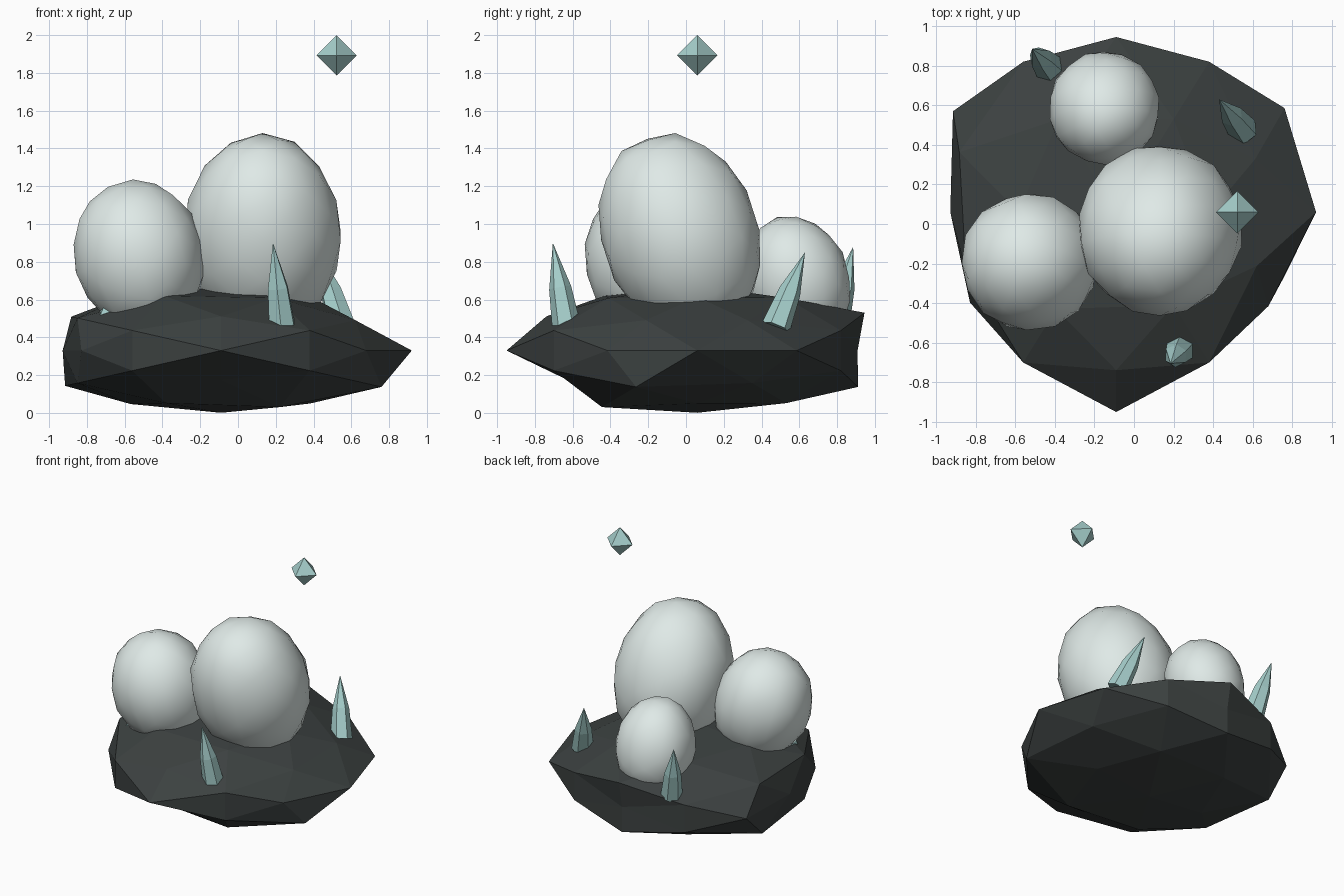
import bpy, bmesh, math, random
from mathutils import Vector, Matrix

if "Cube" in bpy.data.objects:
    bpy.data.objects.remove(bpy.data.objects["Cube"])

random.seed(4)
PHI = (1 + 5 ** 0.5) / 2


def material(name, rgb):
    m = bpy.data.materials.new(name)
    m.diffuse_color = (*rgb, 1)
    m.use_nodes = True
    m.node_tree.nodes["Principled BSDF"].inputs["Base Color"].default_value = m.diffuse_color
    return m


STONE = material("dark stone", (0.045, 0.053, 0.052))
SHELL = material("pale shell", (0.74, 0.82, 0.80))
CRYSTAL = material("teal crystal", (0.38, 0.62, 0.60))


def finish(bm, name, mat, smooth=False):
    bmesh.ops.recalc_face_normals(bm, faces=bm.faces)
    for f in bm.faces:
        f.smooth = smooth
    me = bpy.data.meshes.new(name)
    bm.to_mesh(me)
    bm.free()
    me.materials.append(mat)
    ob = bpy.data.objects.new(name, me)
    bpy.context.collection.objects.link(ob)
    return ob


def hull(points):
    bm = bmesh.new()
    for p in points:
        bm.verts.new(p)
    bmesh.ops.convex_hull(bm, input=bm.verts)
    return bm


def ico_ball(cuts):
    """Unit icosahedron with its edges on the axes, each edge cut and rounded."""
    pts = []
    for a in (-1, 1):
        for b in (-PHI, PHI):
            pts += [(b, a, 0), (0, b, a), (a, 0, b)]
    bm = hull(pts)
    bmesh.ops.subdivide_edges(bm, edges=bm.edges[:], cuts=cuts, use_grid_fill=True)
    for v in bm.verts:
        v.co.normalize()
    return bm


# rock base: faceted ball, flattened, with individual vertices pushed in or out
PUSH = [
    ((0, 0, -1), .89), ((1, 0, 0), 1), ((-1, 0, 0), .83), ((0, -1, 0), 1), ((0, 1, 0), .84),
    ((.85, .53, 0), .99), ((-.85, .53, 0), .96), ((-.85, -.53, 0), .86), ((.85, -.53, 0), .895),
    ((0, .85, .53), 1.03), ((0, .85, -.53), .99), ((0, -.85, -.53), .80),
    ((.53, 0, .85), .90), ((.53, 0, -.85), .89), ((-.53, 0, -.85), .90),
    ((.81, -.31, -.5), 1.04), ((-.81, .31, -.5), 1.01), ((-.81, .31, .5), .97),
    ((.81, .31, .5), .86), ((.81, -.31, .5), .87),
    ((-.31, -.5, .81), .97), ((.31, -.5, -.81), 1.0),
]
bm = ico_ball(1)
for v in bm.verts:
    s = next((k for d, k in PUSH if v.co.dot(Vector(d)) > .97), .93)
    v.co = Vector((-.09, .06, .33)) + Vector((v.co.x * 1.01, v.co.y * 1.01, v.co.z * .37)) * s
finish(bm, "rock_base", STONE)

# eggs: smooth ellipsoids leaning a little
EGGS = [
    ("large_egg", (.13, -.03, .94), .415, .55, (.33, 0)),
    ("medium_egg", (-.525, -.19, .83), .345, .41, (.05, -.25)),
    ("small_egg", (-.15, .585, .70), .28, .35, (.3, .05)),
]
for name, loc, r, h, (rx, ry) in EGGS:
    bm = ico_ball(2)
    for v in bm.verts:
        v.co *= random.uniform(.985, 1.02)
    bm.transform(Matrix.Translation(loc) @ Matrix.Rotation(ry, 4, 'Y')
                 @ Matrix.Rotation(rx, 4, 'X') @ Matrix.Diagonal((r, r, h, 1)))
    finish(bm, name, SHELL, smooth=True)


# crystal spikes: six-sided, slightly tapered shaft with a long point
def spike(name, base, tip, r=.078):
    base, axis = Vector(base), Vector(tip) - Vector(base)
    pts = [(0, 0, axis.length)]
    for k, t in ((r, 0), (r * .76, .48)):
        pts += [(k * math.cos(i * math.pi / 3), k * math.sin(i * math.pi / 3), t * axis.length)
                for i in range(6)]
    bm = hull(pts)
    bm.transform(Matrix.Translation(base) @ axis.to_track_quat('Z', 'Y').to_matrix().to_4x4())
    finish(bm, name, CRYSTAL)


spike("front_spike", (.235, -.63, .44), (.185, -.705, .90))
spike("right_spike", (.55, .475, .45), (.43, .63, .85))
spike("back_spike", (-.43, .79, .47), (-.515, .885, .88))
spike("left_spike", (-.69, -.28, .46), (-.56, -.26, .84), .075)

# floating gem: octahedron
R = .107
bm = hull([(R, 0, 0), (-R, 0, 0), (0, R, 0), (0, -R, 0), (0, 0, R), (0, 0, -R)])
bm.transform(Matrix.Translation((.522, .06, 1.893)))
finish(bm, "floating_gem", CRYSTAL)
